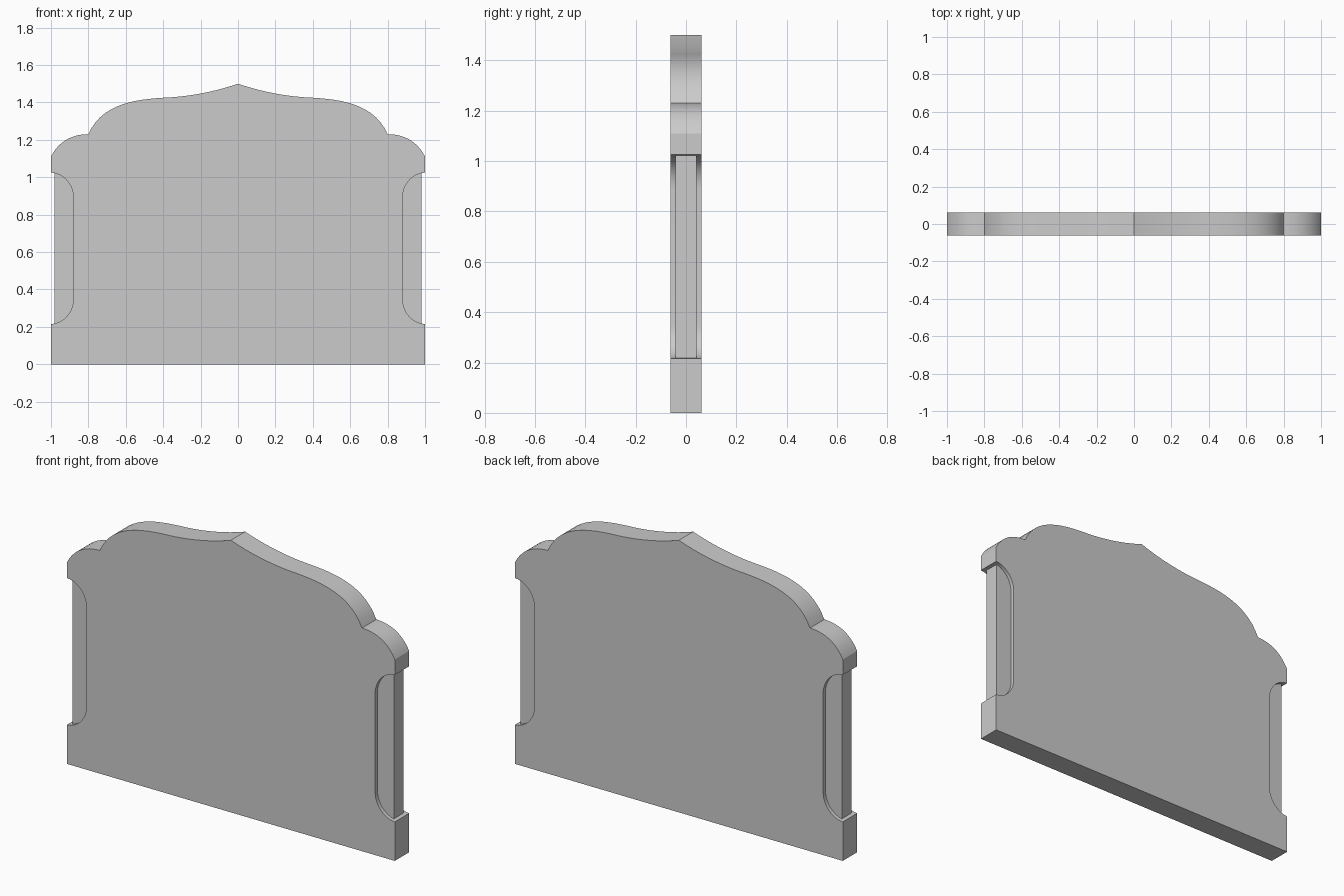
import bpy, bmesh, math
from mathutils import Vector
from mathutils.geometry import interpolate_bezier

if "Cube" in bpy.data.objects:
    bpy.data.objects.remove(bpy.data.objects["Cube"])

HALF_DEPTH = 0.0625


def arc(p0, h0, h1, p1, n=14):
    """Sampled Bezier curve in the x/z plane."""
    pts = [Vector((x, 0, z)) for x, z in (p0, h0, h1, p1)]
    return [(v.x, v.z) for v in interpolate_bezier(*pts, n)]


def extrude_profile(name, pts, half_depth):
    """Closed x/z outline extruded evenly about y = 0."""
    bm = bmesh.new()
    face = bm.faces.new([bm.verts.new((x, -half_depth, z)) for x, z in pts])
    new = bmesh.ops.extrude_face_region(bm, geom=[face])["geom"]
    bmesh.ops.translate(bm, vec=(0, 2 * half_depth, 0),
                        verts=[g for g in new if isinstance(g, bmesh.types.BMVert)])
    bmesh.ops.recalc_face_normals(bm, faces=bm.faces)
    mesh = bpy.data.meshes.new(name)
    bm.to_mesh(mesh)
    bm.free()
    obj = bpy.data.objects.new(name, mesh)
    bpy.context.collection.objects.link(obj)
    bpy.ops.object.select_all(action='DESELECT')
    obj.select_set(True)
    bpy.context.view_layer.objects.active = obj
    bpy.ops.object.shade_smooth_by_angle(angle=math.radians(25))
    return obj


# Right half of the outline, from the bottom corner up to the peak
right = [(1.0, 0.0)]
right += arc((1.0, 0.215), (0.93, 0.22), (0.88, 0.28), (0.88, 0.35))
right += arc((0.88, 0.89), (0.88, 0.96), (0.93, 1.02), (1.0, 1.025))
right += arc((1.0, 1.11), (0.96, 1.19), (0.89, 1.23), (0.8, 1.23))
right += arc((0.8, 1.23), (0.73, 1.39), (0.56, 1.415), (0.4, 1.425))[1:]
right += arc((0.4, 1.425), (0.27, 1.43), (0.13, 1.455), (0.0, 1.5))[1:]

# Headboard slab with scalloped side recesses, mirrored about the peak
left = [(-x, z) for x, z in reversed(right[:-1])]
extrude_profile("headboard_panel", right + left, HALF_DEPTH)

# Thinner posts set into the side recesses
for side, s in (("left", -1), ("right", 1)):
    post = [(s * 0.87, 0.21), (s * 0.98, 0.21), (s * 0.98, 1.03), (s * 0.87, 1.03)]
    extrude_profile("side_post_" + side, post, 0.042)
